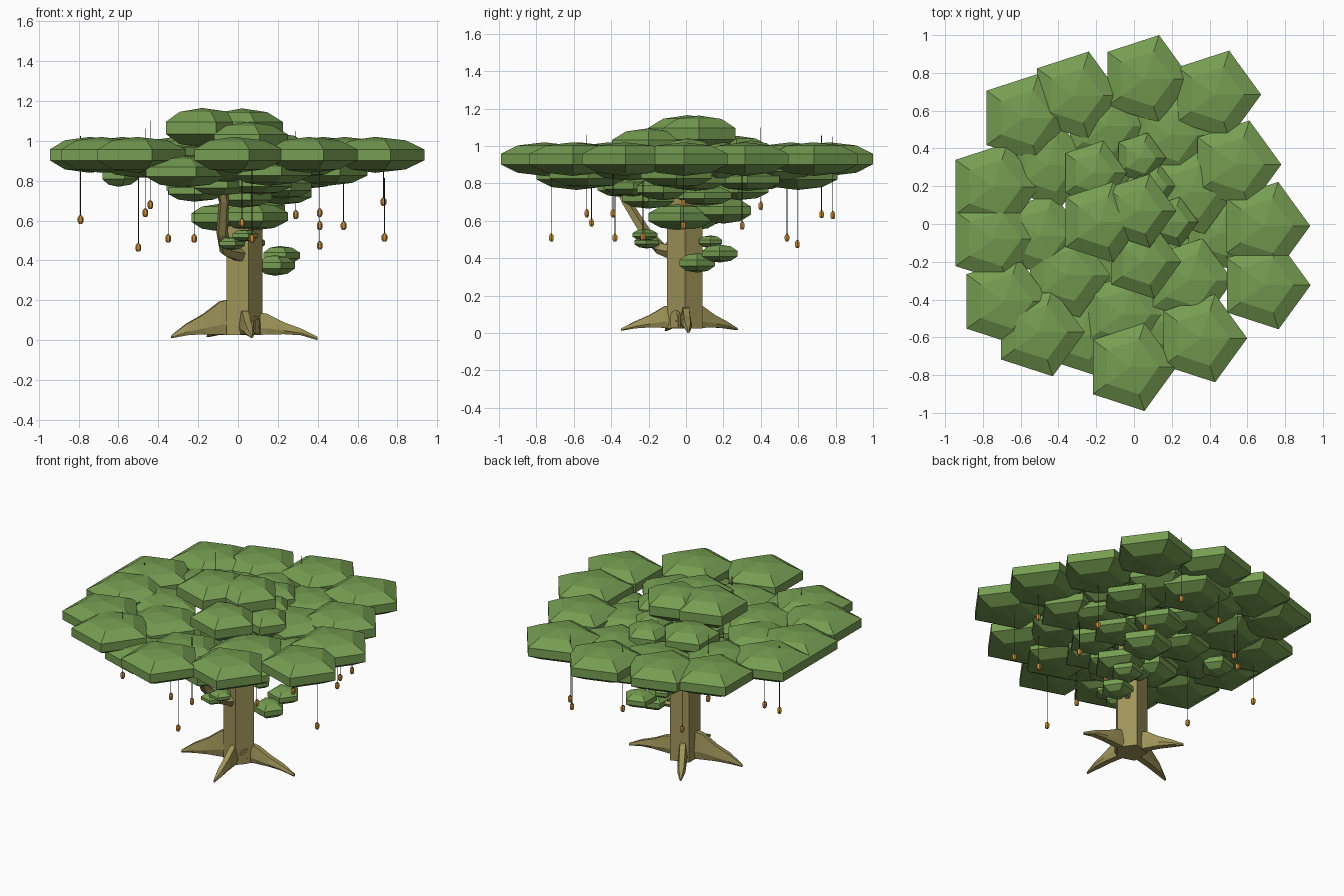
import bpy, math
from mathutils import Vector

if "Cube" in bpy.data.objects:
    bpy.data.objects.remove(bpy.data.objects["Cube"])

def material(name, rgb):
    m = bpy.data.materials.new(name)
    m.diffuse_color = (*rgb, 1)
    m.use_nodes = True
    m.node_tree.nodes["Principled BSDF"].inputs["Base Color"].default_value = m.diffuse_color
    return m

LEAF = material("leaf green", (0.18, 0.335, 0.083))
BARK = material("bark tan", (0.345, 0.295, 0.10))
ROPE = material("dark rope", (0.06, 0.045, 0.03))
AMBER = material("amber pod", (0.60, 0.27, 0.045))

def make(name, verts, faces, mat):
    me = bpy.data.meshes.new(name)
    me.from_pydata(verts, [], faces)
    me.materials.append(mat)
    ob = bpy.data.objects.new(name, me)
    bpy.context.collection.objects.link(ob)
    return ob

def loft(rings, verts, faces):
    """Skin a list of equal rings and cap both ends."""
    b, n = len(verts), len(rings[0])
    for r in rings:
        verts += [tuple(p) for p in r]
    for k in range(len(rings) - 1):
        for i in range(n):
            j = (i + 1) % n
            faces.append((b + k*n + i, b + k*n + j, b + (k+1)*n + j, b + (k+1)*n + i))
    faces.append(tuple(b + i for i in reversed(range(n))))
    faces.append(tuple(b + (len(rings)-1)*n + i for i in range(n)))

def ring(c, r, n, turn=0):
    return [(c[0] + r*math.cos(turn + 2*math.pi*i/n),
             c[1] + r*math.sin(turn + 2*math.pi*i/n), c[2]) for i in range(n)]

def blob(c, r, h, verts, faces):
    """Flattened five-sided, five-ring ball; r is its widest radius."""
    R = r / 0.951
    angles = [math.pi * k / 5 for k in (4, 3, 2, 1)]
    rings = [ring((c[0], c[1], c[2] + h*math.cos(a)), R*math.sin(a), 5) for a in angles]
    loft(rings, verts, faces)
    faces.pop(); faces.pop()
    b = len(verts) - 20
    verts += [(c[0], c[1], c[2]-h), (c[0], c[1], c[2]+h)]
    for i in range(5):
        j = (i + 1) % 5
        faces.append((b+20, b+j, b+i))
        faces.append((b+21, b+15+i, b+15+j))

def foliage(name, items):
    v, f = [], []
    for x, y, z, r, h in items:
        blob((x, y, z), r, h, v, f)
    make(name, v, f, LEAF)

# Outer canopy ring
outer = [(.057, .767), (.428, .685), (-.315, .68), (-.582, .562), (-.746, .196),
         (-.746, -.079), (-.688, -.41), (-.506, -.573), (-.02, -.757),
         (.354, -.605), (.69, -.324), (.688, -.01), (.535, .315)]
foliage("outer_canopy", [(x, y, .93, .245, .09) for x, y in outer])

# Second ring, slightly inside and lower
foliage("middle_canopy", [(x, y, z, .235, .085) for x, y, z in [
    (.19, .47, .89), (.30, .17, .90), (.29, -.30, .90), (-.06, -.48, .88),
    (-.36, -.27, .90), (-.50, -.06, .90), (-.46, .31, .90), (-.15, .52, .89)]]
    + [(-.28, -.585, .845, .225, .08), (.15, -.52, .85, .22, .075),
       (.05, .60, .845, .22, .08), (.45, -.05, .85, .20, .075), (-.6, .05, .825, .10, .055)])

# Crown on top
foliage("crown", [(-.18, .01, 1.065, .225, .10), (.02, .07, 1.065, .205, .098),
                  (.045, -.20, 1.005, .205, .09), (-.217, .27, .975, .18, .08),
                  (.03, .35, .95, .14, .08), (.20, .01, .96, .14, .08),
                  (.10, .20, .95, .12, .07)])

# Under-canopy clusters around the trunk
foliage("inner_canopy", [
    (.07, -.03, .62, .18, .07), (-.10, .02, .615, .165, .068), (.08, .20, .655, .155, .07),
    (.22, .10, .735, .15, .055), (-.22, -.10, .75, .16, .055), (.02, -.20, .72, .15, .055),
    (.10, -.28, .79, .17, .06), (-.10, -.33, .78, .15, .055), (.22, -.12, .77, .15, .06),
    (-.22, .17, .77, .17, .06), (.05, .28, .77, .17, .06), (.34, .05, .82, .17, .06),
    (-.25, -.28, .83, .18, .06), (.30, .33, .82, .18, .06), (-.12, .36, .82, .18, .06),
    (.02, .0, .85, .24, .07)])

# Small leaf tufts on the trunk
foliage("trunk_tufts", [(.21, .18, .425, .10, .048), (.185, .06, .375, .10, .052),
                        (-.035, -.21, .485, .07, .033), (.03, -.22, .525, .07, .03),
                        (.07, .13, .488, .065, .034)])

# Five-sided trunk
CX, CY = .022, -.006
v, f = [], []
loft([ring((CX, CY, z), r, 5) for z, r in ((.025, .1), (.6, .1), (.8, .09))], v, f)
make("trunk", v, f, BARK)

# Flaring roots: (direction, length, height at trunk, tip height)
v, f = [], []
for deg, length, top, tip in ((3, .378, .145, 0), (-82, .345, .155, .012),
                              (196, .37, .21, .01), (122, .33, .155, .015)):
    d = Vector((math.cos(math.radians(deg)), math.sin(math.radians(deg)), 0))
    s = Vector((-d.y, d.x, 0))
    z = Vector((0, 0, 1))
    rings = []
    for t, w, h, low in ((.12, .028, 1, .025), (.32, .028, .92, .028), (.55, .027, .62, .03),
                         (.78, .024, .4, .025), (1, .006, .12, tip)):
        p = Vector((CX, CY, 0)) + d*length*t
        hi = max(top*h, low + .012)
        rings.append([p - s*w*.7 + z*low, p + s*w*.7 + z*low, p + s*w + z*(low + .3*(hi-low)),
                      p + s*w*.6 + z*hi, p - s*w*.6 + z*hi, p - s*w + z*(low + .3*(hi-low))])
    loft(rings, v, f)
make("roots", v, f, BARK)

# Branches
def tube(name, pts, r0, r1, mat=BARK, n=5):
    pts = [Vector(p) for p in pts]
    rings = []
    for i, p in enumerate(pts):
        t = (pts[min(i+1, len(pts)-1)] - pts[max(i-1, 0)]).normalized()
        a = t.cross(Vector((.3, .9, .1))).normalized()
        b = t.cross(a)
        r = r0 + (r1 - r0)*i/(len(pts)-1)
        rings.append([p + (a*math.cos(2*math.pi*k/n) + b*math.sin(2*math.pi*k/n))*r for k in range(n)])
    v, f = [], []
    loft(rings, v, f)
    make(name, v, f, mat)

tube("front_branch", [(.03, -.05, .42), (-.06, -.14, .455), (-.08, -.22, .54),
                      (-.07, -.32, .70), (-.09, -.38, .82)], .04, .022)
tube("tuft_branch", [(.05, .02, .36), (.14, .08, .38), (.2, .15, .42)], .022, .01)

# Arched door on the front-right trunk face: frame, leaf and knob
d = Vector((math.cos(math.radians(-36)), math.sin(math.radians(-36)), 0))
s = Vector((-d.y, d.x, 0))
base = Vector((CX, CY, .03)) + d*.081

def arch(name, half, height, out, mat, inset=-.02):
    prof = [(-half, 0), (half, 0)] + [(half*math.cos(math.pi*k/6), height - half + half*math.sin(math.pi*k/6))
                                      for k in range(7)]
    v, f = [], []
    loft([[base + s*u + d*o + Vector((0, 0, w)) for u, w in prof] for o in (inset, out)], v, f)
    make(name, v, f, mat)

arch("door_frame", .032, .092, .007, BARK)
arch("door", .022, .078, .013, BARK)
v, f = [], []
blob(base + d*.014 + s*.012 + Vector((0, 0, .035)), .004, .004, v, f)
make("door_knob", v, f, AMBER)

# Hanging pods: (x, y, pod height)
pods = [(-.79, .16, .605), (-.5, -.10, .465), (-.465, -.53, .64), (-.44, .40, .68),
        (-.35, .54, .51), (-.22, -.38, .51), (.02, -.505, .59), (.07, -.72, .51),
        (.29, .785, .63), (.41, -.39, .64), (.41, .595, .475), (.53, .30, .575),
        (.41, -.015, .575), (.73, -.015, .695), (.735, -.23, .515), (-.05, .725, .635)]
sv, sf, pv, pf, cv, cf = [], [], [], [], [], []
for x, y, z in pods:
    top = z + (.3 if x > .35 else .42)
    loft([ring((x, y, z + .01), .002, 4), ring((x, y, top), .002, 4)], sv, sf)
    loft([ring((x, y, z + dz), r, 6) for dz, r in
          ((-.021, .008), (-.01, .0145), (.009, .0145), (.017, .009))], pv, pf)
    loft([ring((x, y, z + dz), r, 6) for dz, r in ((.016, .008), (.022, .004))], cv, cf)
make("ropes", sv, sf, ROPE)
make("pods", pv, pf, AMBER)
make("pod_caps", cv, cf, ROPE)
